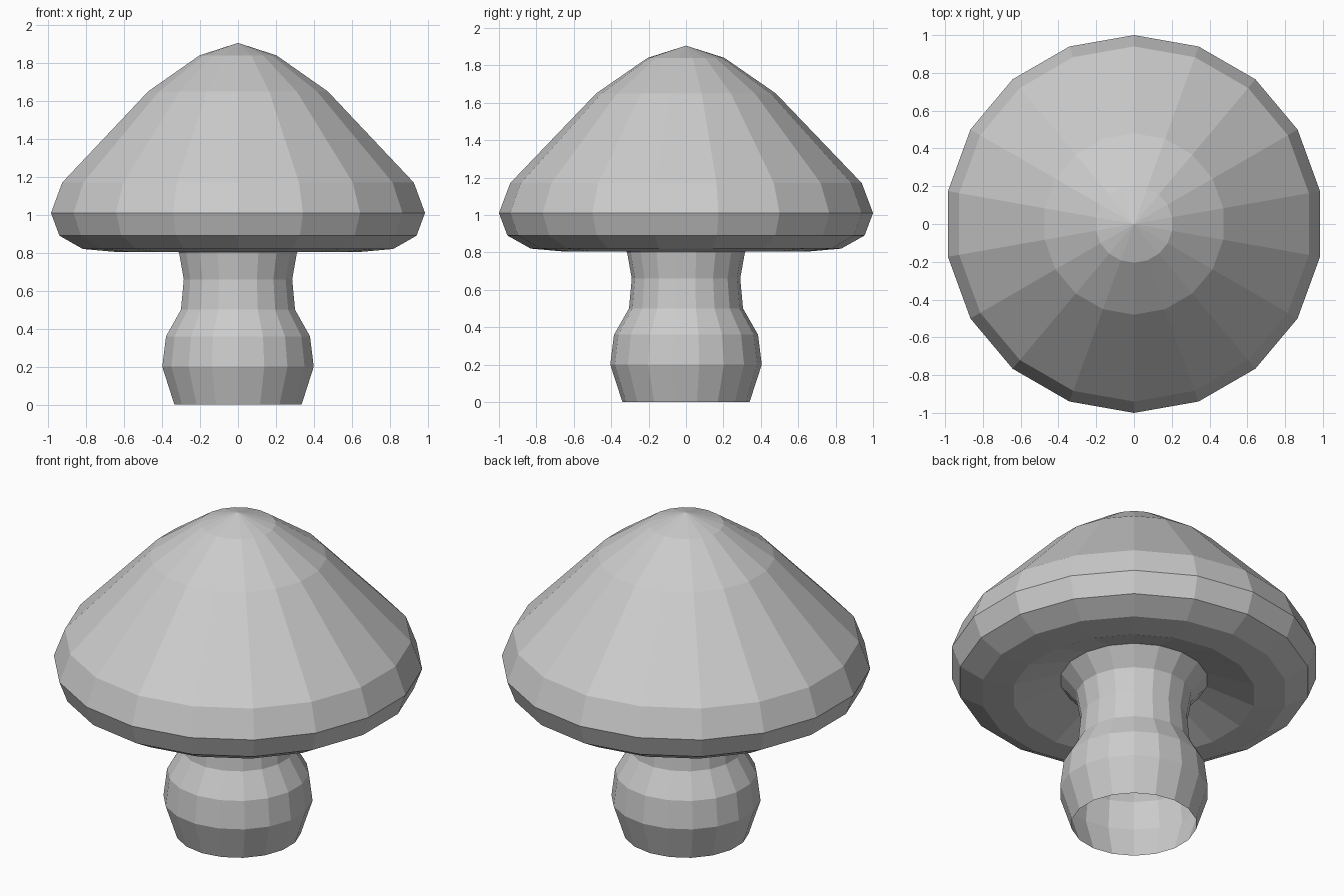
import bpy, bmesh, math

if "Cube" in bpy.data.objects:
    bpy.data.objects.remove(bpy.data.objects["Cube"])

SIDES = 18


def lathe(name, profile):
    """Spin (radius, z) points, listed bottom to top, into a flat-faced shell."""
    bm = bmesh.new()
    rings = []
    for r, z in profile:
        if r == 0:
            rings.append([bm.verts.new((0, 0, z))] * SIDES)
            continue
        ring = []
        for i in range(SIDES):
            a = math.radians(90) + math.tau * i / SIDES
            ring.append(bm.verts.new((r * math.cos(a), r * math.sin(a), z)))
        rings.append(ring)
    for low, high in zip(rings, rings[1:]):
        for i in range(SIDES):
            j = (i + 1) % SIDES
            corners = [low[i], low[j], high[j], high[i]]
            bm.faces.new(list(dict.fromkeys(corners)))
    mesh = bpy.data.meshes.new(name)
    bm.to_mesh(mesh)
    bm.free()
    obj = bpy.data.objects.new(name, mesh)
    bpy.context.collection.objects.link(obj)
    return obj


# Bulbous stem, open at the bottom, flaring out under the cap
lathe("stem", [(0.34, 0), (0.405, 0.2), (0.385, 0.36), (0.305, 0.5),
               (0.29, 0.66), (0.315, 0.8), (0.4, 0.9)])

# Cap: recessed underside, rounded rim, conical top
lathe("cap", [(0.4, 0.9), (0.66, 0.805), (0.83, 0.82), (0.955, 0.89),
              (1.0, 1.01), (0.94, 1.17), (0.48, 1.65), (0.205, 1.84), (0, 1.905)])
